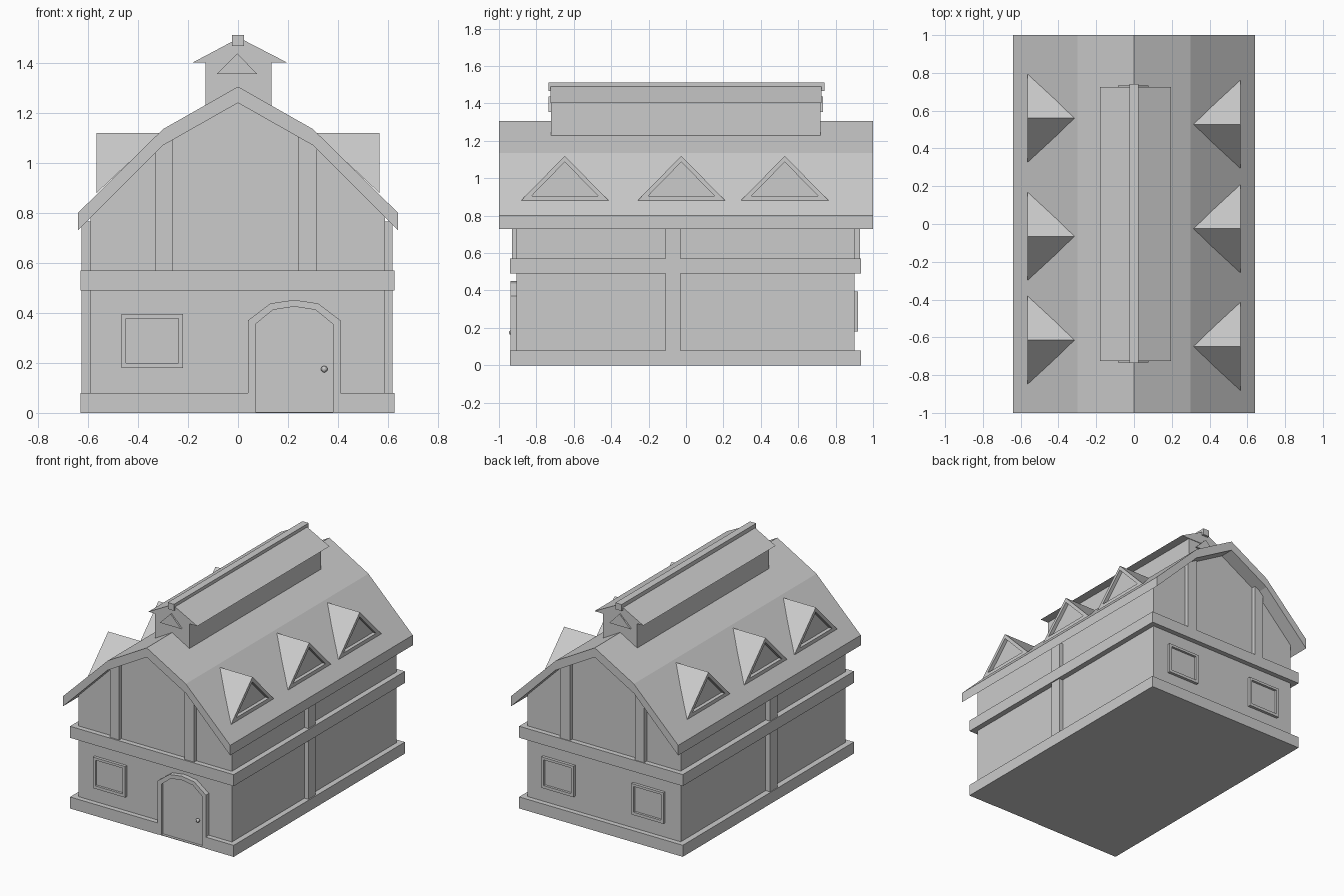
import bpy, bmesh

if "Cube" in bpy.data.objects:
    bpy.data.objects.remove(bpy.data.objects["Cube"])


def make(name, loops, caps=True):
    """Skin a series of matching 3D loops; a one-point loop closes to a tip."""
    bm = bmesh.new()
    rings = [[bm.verts.new(p) for p in loop] for loop in loops]
    for a, b in zip(rings, rings[1:]):
        n = max(len(a), len(b))
        for i in range(n):
            j = (i + 1) % n
            if len(a) == 1:
                bm.faces.new((a[0], b[i], b[j]))
            else:
                bm.faces.new((a[i], a[j], b[j], b[i]))
    for ring in (rings[0], rings[-1]):
        if len(ring) > 2:
            bm.faces.new(ring)
    bmesh.ops.recalc_face_normals(bm, faces=bm.faces)
    me = bpy.data.meshes.new(name)
    bm.to_mesh(me)
    bm.free()
    ob = bpy.data.objects.new(name, me)
    bpy.context.collection.objects.link(ob)
    return ob


def along_y(pts, y):
    return [(x, y, z) for x, z in pts]


def prism_y(name, pts, y0, y1):
    return make(name, [along_y(pts, y0), along_y(pts, y1)])


def prism_z(name, pts, z0, z1):
    return make(name, [[(x, y, z) for x, y in pts] for z in (z0, z1)])


def rect(x0, x1, z0, z1):
    return [(x0, z0), (x1, z0), (x1, z1), (x0, z1)]


def framed_panel(name, outer, inner, wall, front, panel):
    """Raised frame with a sunken panel, facing along y."""
    return make(name, [along_y(outer, wall), along_y(outer, front),
                       along_y(inner, front), along_y(inner, panel)])


# Walls with gambrel gables
prism_y("walls", [(-.59, 0), (.587, 0), (.587, .81), (.3, 1.09), (0, 1.26),
                  (-.3, 1.09), (-.59, .81)], -.905, .90)

# Plinth with a gap for the door, and belt course
prism_z("plinth", [(-.63, -.94), (.04, -.94), (.04, -.9), (.41, -.9), (.41, -.94),
                   (.625, -.94), (.625, .935), (-.63, .935)], 0, .08)
prism_z("belt_course", rect(-.63, .625, -.94, .935), .49, .57)

# Gambrel roof shell
top = [(-.64, .80), (-.3, 1.135), (0, 1.305), (.3, 1.135), (.64, .80)]
under = [(.64, .73), (.3, 1.07), (0, 1.24), (-.3, 1.07), (-.64, .73)]
prism_y("roof", top + under, -1, 1)

# Timber posts on the gables and the long walls
for side, y0, y1 in (("front", -.93, -.89), ("back", .89, .93)):
    prism_y(f"{side}_post_left", [(-.33, .55), (-.26, .55), (-.26, 1.10),
                                  (-.3, 1.08), (-.33, 1.05)], y0, y1)
    prism_y(f"{side}_post_right", [(.24, .55), (.315, .55), (.315, 1.065),
                                   (.3, 1.08), (.24, 1.11)], y0, y1)
prism_y("right_post", rect(.57, .617, .05, .765), -.11, -.03)
prism_y("left_post", rect(-.625, -.57, .05, .765), -.11, -.03)

# Windows: one in front, two at the back
for name, x, s in (("front_window", -.342, -1), ("back_window_left", -.348, 1),
                   ("back_window_right", .342, 1)):
    wall = -.9 if s < 0 else .895
    framed_panel(name, rect(x - .123, x + .123, .18, .395),
                 rect(x - .105, x + .105, .20, .378),
                 wall, wall + s * .025, wall + s * .009)

# Arched door
framed_panel("door",
             [(.04, 0), (.41, 0), (.41, .37), (.32, .438), (.225, .452), (.13, .438), (.04, .37)],
             [(.07, .004), (.38, .004), (.38, .355), (.31, .412), (.225, .425), (.14, .412), (.07, .355)],
             -.89, -.938, -.92)
bpy.ops.mesh.primitive_uv_sphere_add(segments=12, ring_count=8, radius=.013,
                                     location=(.345, -.933, .175))
bpy.context.object.name = "door_knob"

# Dormers with sunken triangular windows
for s, centres in ((1, (-.648, -.025, .528)), (-1, (-.615, -.065, .56))):
    for i, c in enumerate(centres):
        outer = [(s * .565, c - .235, .88), (s * .565, c + .235, .88), (s * .565, c, 1.12)]
        inner = [(s * .565, c - .178, .905), (s * .565, c + .178, .905), (s * .565, c, 1.087)]
        sunk = [(x - s * .025, y, z) for x, y, z in inner]
        make(f"{'right' if s > 0 else 'left'}_dormer_{i + 1}",
             [[(s * .31, c, 1.12)], outer, inner, sunk])

# Ridge ventilator: body, roof, ridge cap and end vents
prism_y("ventilator_body", [(-.13, 1.16), (.133, 1.16), (.133, 1.41), (-.13, 1.41)], -.722, .72)
prism_y("ventilator_roof", [(-.18, 1.402), (.195, 1.402), (.005, 1.5)], -.724, .724)
prism_y("ridge_cap", rect(-.024, .024, 1.467, 1.512), -.735, .74)
for side, y0, y1 in (("front", -.734, -.71), ("back", .71, .732)):
    prism_y(f"{side}_vent", [(-.085, 1.355), (.077, 1.355), (-.003, 1.438)], y0, y1)
